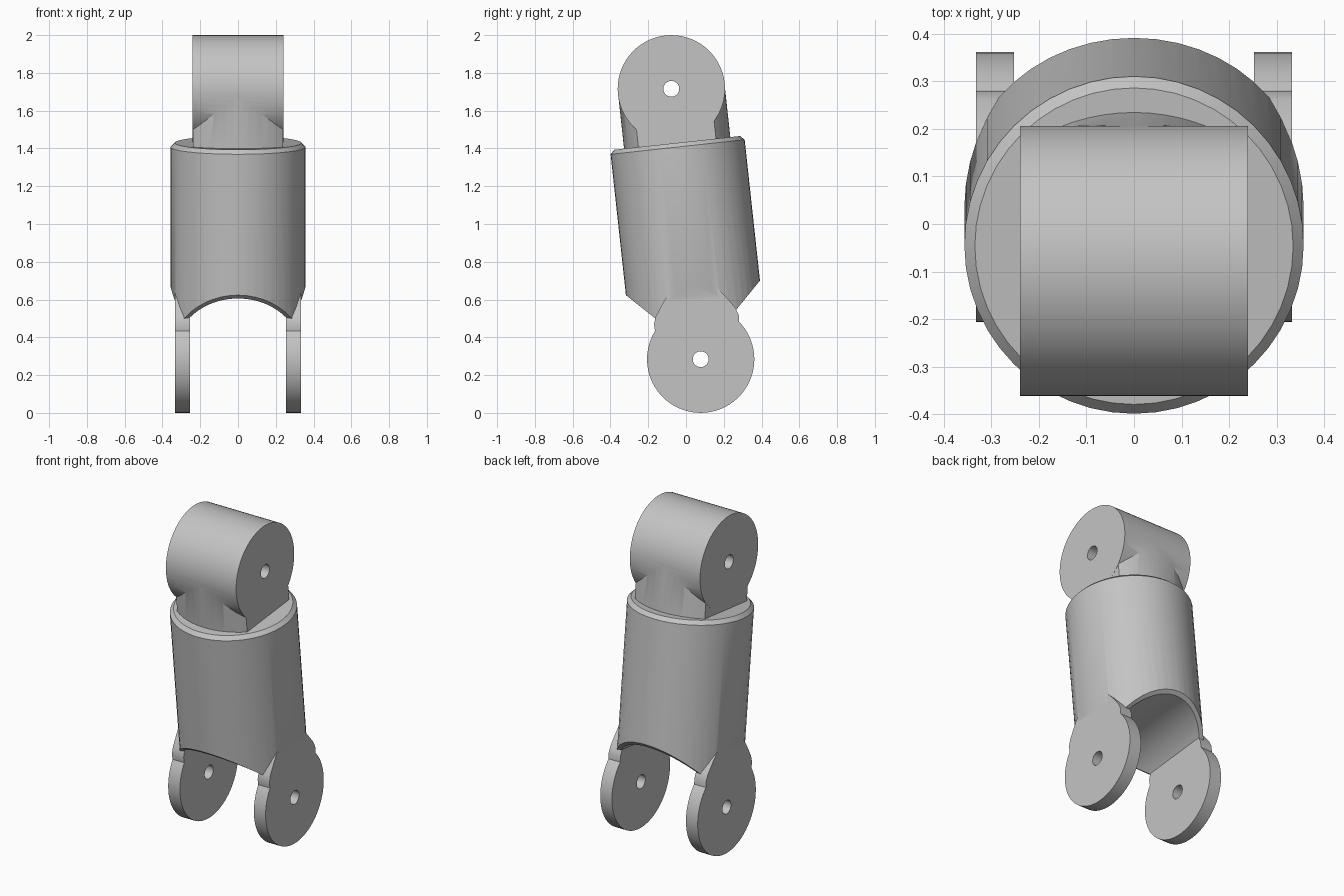
import bpy
import bmesh
from math import sin, cos, pi, radians, sqrt

cube = bpy.data.objects.get("Cube")
if cube:
    bpy.data.objects.remove(cube, do_unlink=True)

R = 0.357        # barrel radius
PIVOT = 0.72     # pivot distance from the centre, along the link
DISC = 0.284     # radius of the pivot discs
TILT = radians(6.2)

grey = bpy.data.materials.new("plain grey")
grey.use_nodes = True
colour = (0.55, 0.55, 0.55, 1)
grey.diffuse_color = colour
grey.node_tree.nodes["Principled BSDF"].inputs["Base Color"].default_value = colour


def finish(name, bm):
    bmesh.ops.recalc_face_normals(bm, faces=bm.faces[:])
    mesh = bpy.data.meshes.new(name)
    bm.to_mesh(mesh)
    bm.free()
    mesh.materials.append(grey)
    ob = bpy.data.objects.new(name, mesh)
    bpy.context.collection.objects.link(ob)
    return ob


def loft(name, rings):
    """Skin closed rings of points and cap both ends."""
    bm = bmesh.new()
    rows = [[bm.verts.new(p) for p in ring] for ring in rings]
    n = len(rows[0])
    for a, b in zip(rows, rows[1:]):
        for i in range(n):
            j = (i + 1) % n
            bm.faces.new((a[i], a[j], b[j], b[i]))
    bm.faces.new(rows[0])
    bm.faces.new(rows[-1])
    return finish(name, bm)


def prism(name, pts, axis, lo, hi):
    """Extrude a flat profile along one axis."""
    place = {"x": lambda a, b, d: (d, a, b),
             "y": lambda a, b, d: (a, d, b),
             "z": lambda a, b, d: (a, b, d)}[axis]
    return loft(name, [[place(a, b, d) for a, b in pts] for d in (lo, hi)])


def arc(cx, cy, r, start, end, n):
    steps = [radians(start + (end - start) * i / n) for i in range(n + 1)]
    return [(cx + r * cos(t), cy + r * sin(t)) for t in steps]


def circle(cx, cy, r, n):
    return arc(cx, cy, r, 0, 360, n)[:-1]


def combine(ob, other, operation):
    mod = ob.modifiers.new(operation.lower(), "BOOLEAN")
    mod.operation = operation
    mod.solver = "EXACT"
    mod.object = other
    bpy.context.view_layer.objects.active = ob
    bpy.ops.object.modifier_apply(modifier=mod.name)
    bpy.data.objects.remove(other, do_unlink=True)


def drill(ob, z):
    combine(ob, prism("pin_hole", circle(0, z, 0.042, 24), "x", -0.6, 0.6), "DIFFERENCE")


# Barrel with a chamfered top rim
bm = bmesh.new()
bmesh.ops.create_cone(bm, cap_ends=True, segments=48, radius1=R, radius2=R, depth=1.032)
bmesh.ops.translate(bm, verts=bm.verts[:], vec=(0, 0, -0.084))
rim = [e for e in bm.edges if all(v.co.z > 0.4 for v in e.verts)]
bmesh.ops.bevel(bm, geom=rim, offset=0.022, segments=1, affect="EDGES")
barrel = finish("barrel", bm)

# Arched underside whose edge is chamfered where it meets the barrel wall
A, C, CH = 0.36, -0.70, 0.02
columns = []
for i in range(49):
    t = pi * i / 48
    wall = sqrt(max(R * R - (A * cos(t)) ** 2, 0))
    inner = max(wall - CH, 0.005)
    outer = inner + 2 * CH
    stations = [(-0.5, CH), (-outer, CH), (-inner, -CH), (inner, -CH), (outer, CH), (0.5, CH)]
    columns.append([((A + d) * cos(t), y, C + (A + d) * sin(t)) for y, d in stations])
columns.insert(0, [(x, y, -1) for x, y, z in columns[0]])
columns.append([(x, y, -1) for x, y, z in columns[-1]])
combine(barrel, loft("arch_cutter", list(zip(*columns))), "DIFFERENCE")

# Flats on both sides above the lugs
for s in (1, -1):
    side = [(0.332, -0.40), (0.382, -0.27), (0.6, -0.27), (0.6, -1), (0.332, -1)]
    cutter = prism("flat_cutter", [(s * x, z) for x, z in side], "y", -0.5, 0.5)
    combine(barrel, cutter, "DIFFERENCE")

# Two lower lugs with tapered necks
neck = [(0.226, -0.51), (0.212, -0.47), (0.165, -0.40), (0.125, -0.35)]
lug_profile = (arc(0, -PIVOT, DISC, 142, 398, 48) + neck
               + [(-y, z) for y, z in reversed(neck)])
lugs = []
for s, name in ((1, "left_lug"), (-1, "right_lug")):
    lug = prism(name, lug_profile, "x", s * 0.253, s * 0.333)
    drill(lug, -PIVOT)
    lugs.append(lug)

# Upper knuckle: a cross cylinder on a flat-sided neck
knuckle = prism("knuckle", circle(0, PIVOT, DISC, 64), "x", -0.24, 0.24)
half = arc(0, -0.129, 0.412, 54.5, 125.5, 16)
plan = half + [(-x, -y) for x, y in half]
combine(knuckle, prism("neck", plan, "z", 0.40, PIVOT), "UNION")
drill(knuckle, PIVOT)

# Tilt the whole link and shade it
for ob in [barrel, knuckle] + lugs:
    ob.location = (0, 0, 1)
    ob.rotation_euler = (TILT, 0, 0)
    bpy.ops.object.select_all(action="DESELECT")
    ob.select_set(True)
    bpy.context.view_layer.objects.active = ob
    bpy.ops.object.shade_smooth_by_angle(angle=radians(25))
